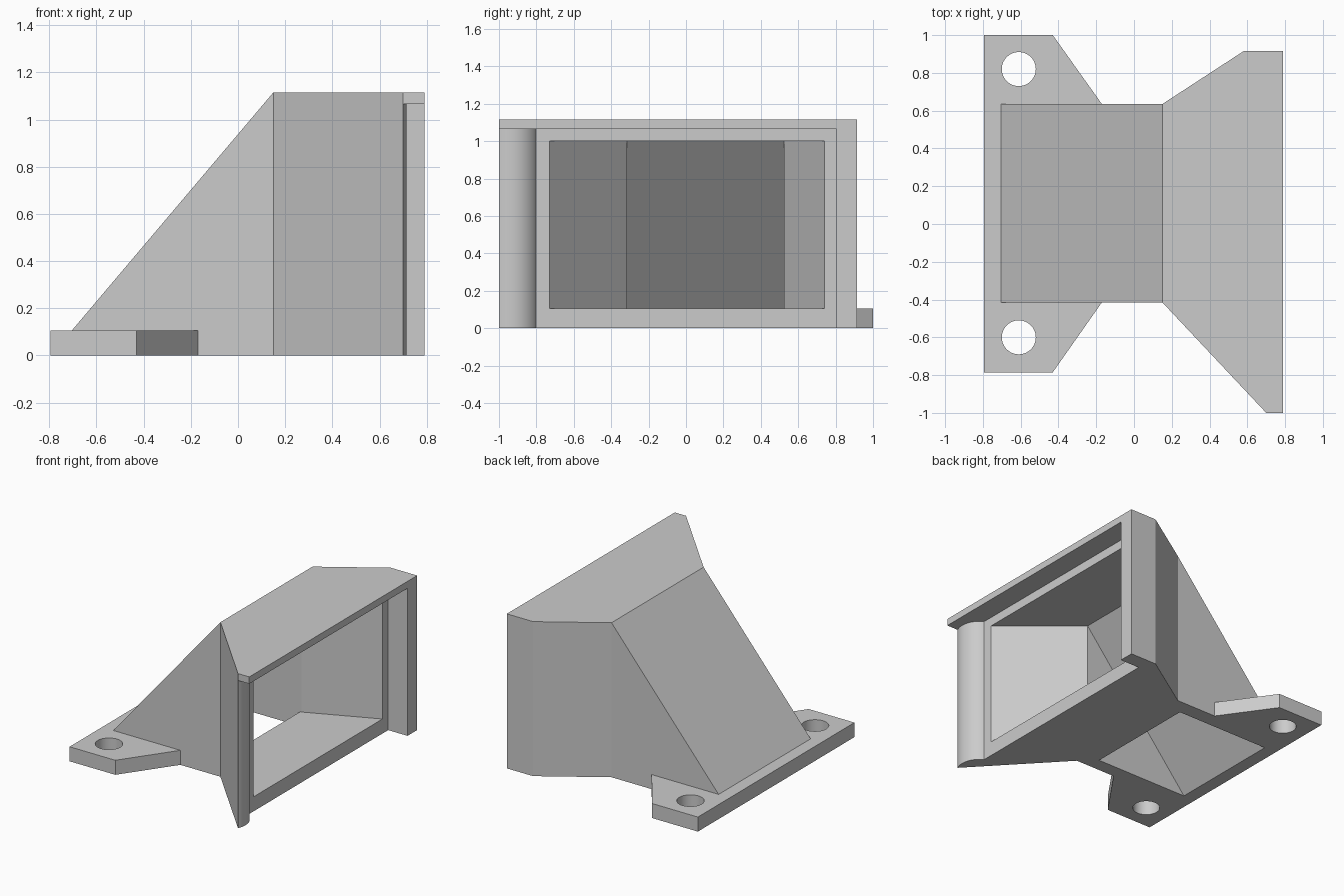
import bpy, bmesh, math
from mathutils import Vector

cube = bpy.data.objects.get("Cube")
if cube:
    bpy.data.objects.remove(cube, do_unlink=True)

# Material
GREY = (0.6, 0.6, 0.6, 1.0)
grey = bpy.data.materials.new("plain grey")
grey.use_nodes = True
grey.diffuse_color = GREY
grey.node_tree.nodes["Principled BSDF"].inputs["Base Color"].default_value = GREY


def prism(name, outline, low, high, axis="z"):
    """Extrude an outline: (x, y) along z, or (x, z) along y."""
    bm = bmesh.new()
    place = (lambda a, b: (a, b, low)) if axis == "z" else (lambda a, b: (a, low, b))
    face = bm.faces.new([bm.verts.new(place(a, b)) for a, b in outline])
    moved = bmesh.ops.extrude_face_region(bm, geom=[face])["geom"]
    step = Vector((0, 0, high - low) if axis == "z" else (0, high - low, 0))
    bmesh.ops.translate(bm, vec=step, verts=[v for v in moved if isinstance(v, bmesh.types.BMVert)])
    bmesh.ops.recalc_face_normals(bm, faces=bm.faces)
    mesh = bpy.data.meshes.new(name)
    bm.to_mesh(mesh)
    bm.free()
    mesh.materials.append(grey)
    obj = bpy.data.objects.new(name, mesh)
    bpy.context.collection.objects.link(obj)
    return obj


def combine(target, tool, operation):
    mod = target.modifiers.new(operation.lower(), "BOOLEAN")
    mod.operation, mod.solver, mod.object = operation, "EXACT", tool
    bpy.context.view_layer.objects.active = target
    bpy.ops.object.modifier_apply(modifier=mod.name)
    bpy.data.objects.remove(tool, do_unlink=True)


def arc(cx, cy, r, start, end, n):
    angles = [math.radians(start + (end - start) * i / n) for i in range(n + 1)]
    return [(cx + r * math.cos(a), cy + r * math.sin(a)) for a in angles]


TOP, PLATE = 1.115, 0.105
FRAME_X = 0.635

# Sloped chute body, flared mouth and mounting plate
hood = prism("chute_hood", [(-0.705, 0), (0.15, 0), (0.15, TOP), (-0.705, PLATE)], -0.415, 0.635, "y")
mouth = prism("flared_mouth", [(0.15, -0.415), (0.70, -1), (0.79, -1), (0.79, 0.915),
                               (0.58, 0.915), (0.15, 0.635)], 0, TOP)
plate = prism("mounting_plate", [(-0.795, -0.785), (-0.43, -0.785), (-0.17, -0.415),
                                 (-0.17, 0.635), (-0.43, 1), (-0.795, 1)], 0, PLATE)
combine(hood, mouth, "UNION")
combine(hood, plate, "UNION")

# Recess in the mouth, leaving a rounded post along one side
post = arc(0.565, -0.935, 0.15, -25.7, 62.2, 20)
recess = prism("recess", [(FRAME_X, 0.805), (0.9, 0.805), (0.9, -1.1), (0.70, -1.1)] + post, -0.1, 1.065)
combine(hood, recess, "DIFFERENCE")

# Hollow interior: tapered mouth and slanted chute open at the bottom
cavity = prism("cavity", [(0.14, -0.315), (FRAME_X, -0.73), (0.75, -0.73), (0.75, 0.74),
                          (FRAME_X, 0.74), (0.14, 0.525)], PLATE, 1.0)
chute = prism("chute", [(-0.784, -0.1), (-0.046, -0.1), (0.13, PLATE), (0.14, PLATE), (0.14, 1.0)],
              -0.315, 0.525, "y")
combine(cavity, chute, "UNION")
combine(hood, cavity, "DIFFERENCE")

# Bolt holes
for y in (-0.60, 0.82):
    hole = prism("bolt_hole", arc(-0.61, y, 0.09, 0, 360, 48)[:-1], -0.1, 0.3)
    combine(hood, hole, "DIFFERENCE")

# Smooth the round surfaces, keep the edges sharp
bpy.ops.object.select_all(action="DESELECT")
hood.select_set(True)
bpy.context.view_layer.objects.active = hood
bpy.ops.object.shade_smooth_by_angle(angle=math.radians(20))
